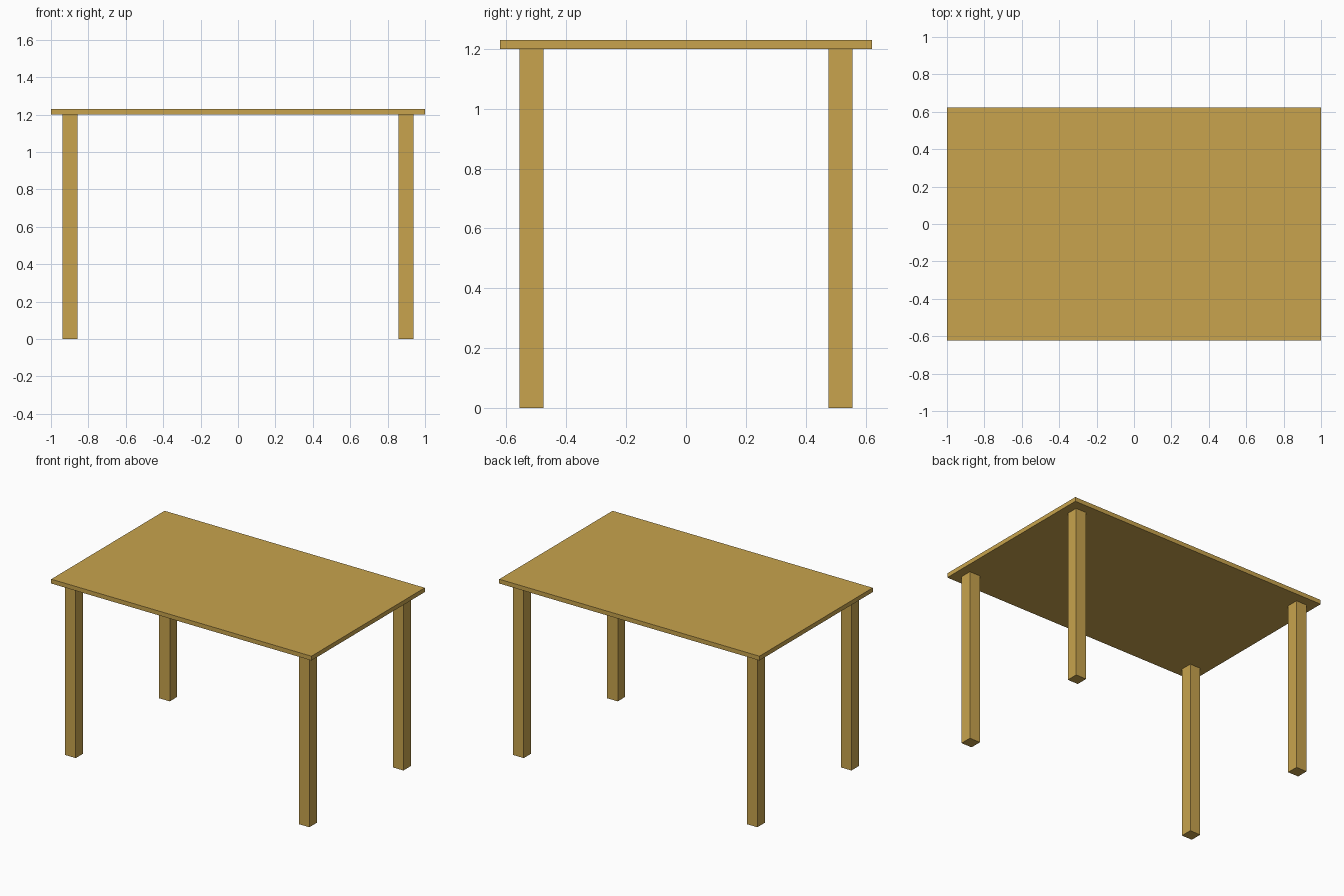
import bpy

if "Cube" in bpy.data.objects:
    bpy.data.objects.remove(bpy.data.objects["Cube"])

wood = bpy.data.materials.new("wood")
wood.diffuse_color = (0.58, 0.37, 0.075, 1)
wood.use_nodes = True
wood.node_tree.nodes["Principled BSDF"].inputs["Base Color"].default_value = wood.diffuse_color


def box(name, center, size):
    bpy.ops.mesh.primitive_cube_add(size=1, location=center)
    ob = bpy.context.object
    ob.name = name
    ob.scale = size
    bpy.ops.object.transform_apply(location=False, rotation=False, scale=True)
    ob.data.materials.append(wood)
    return ob


LEG_H, LEG_W, TOP_T = 1.2, 0.081, 0.03

# Table top
box("table_top", (0, 0, LEG_H + TOP_T / 2), (2.0, 1.244, TOP_T))

# Four square legs, inset from the corners
for side, sx in (("left", -1), ("right", 1)):
    for end, sy in (("front", -1), ("back", 1)):
        box(f"{end}_{side}_leg", (sx * 0.898, sy * 0.516, LEG_H / 2),
            (LEG_W, LEG_W, LEG_H))
